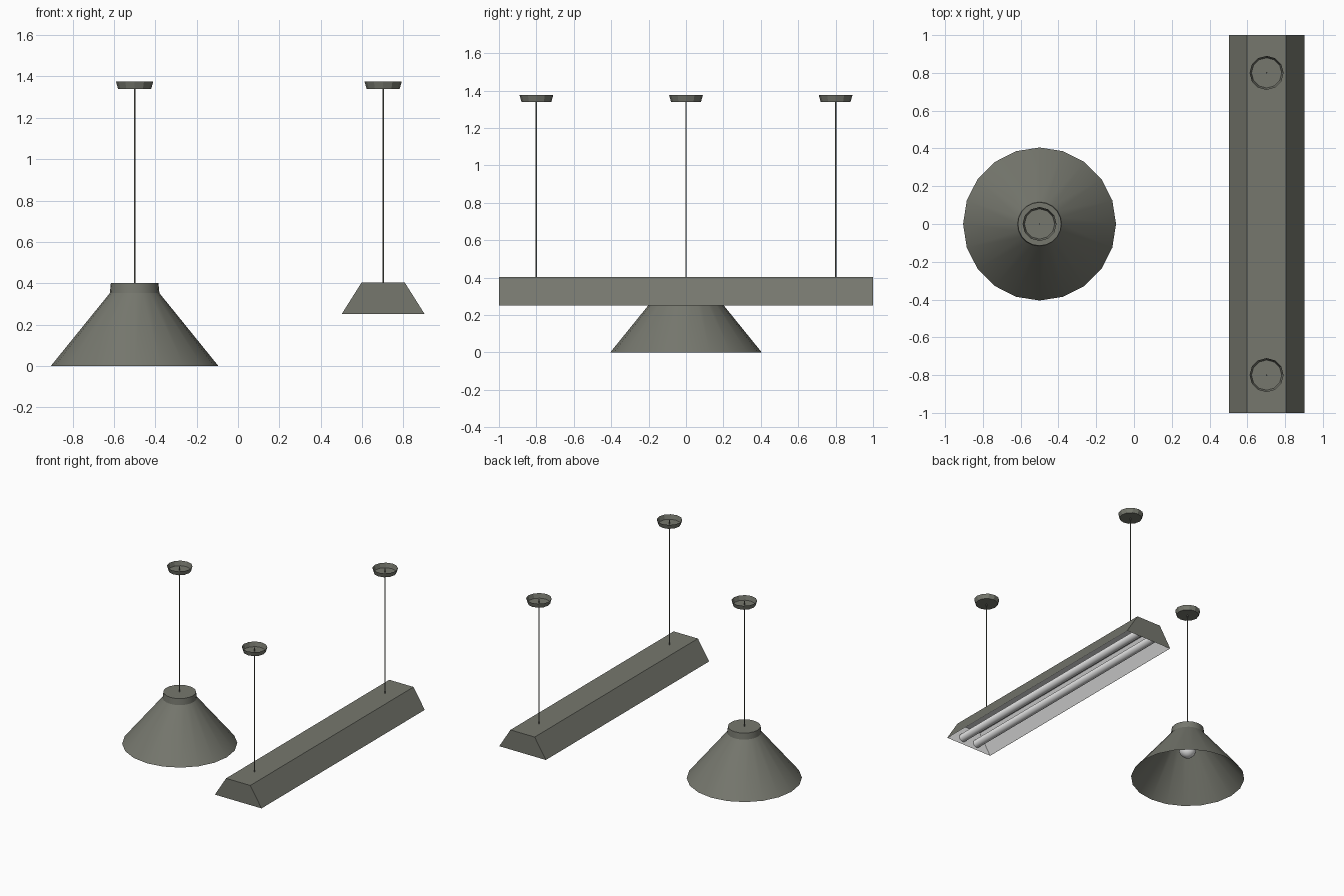
import bpy, bmesh, math

if "Cube" in bpy.data.objects:
    bpy.data.objects.remove(bpy.data.objects["Cube"])

def mat(name, rgb):
    m = bpy.data.materials.new(name)
    m.diffuse_color = (*rgb, 1)
    m.use_nodes = True
    m.node_tree.nodes["Principled BSDF"].inputs["Base Color"].default_value = m.diffuse_color
    return m

METAL = mat("olive_grey_metal", (0.18, 0.185, 0.155))
WHITE = mat("white_reflector", (0.8, 0.8, 0.8))

def finish(name, bm, material, smooth=None):
    me = bpy.data.meshes.new(name)
    bm.to_mesh(me)
    bm.free()
    me.materials.append(material)
    ob = bpy.data.objects.new(name, me)
    bpy.context.collection.objects.link(ob)
    if smooth:
        bpy.ops.object.select_all(action='DESELECT')
        ob.select_set(True)
        bpy.context.view_layer.objects.active = ob
        bpy.ops.object.shade_smooth_by_angle(angle=math.radians(smooth))
    return ob

def lathe(name, profile, n, material, loc, cap_first=False, cap_last=False, smooth=None):
    """Rings of (radius, z), listed upwards, around a vertical axis."""
    bm = bmesh.new()
    rings = [[bm.verts.new((loc[0] + r * math.cos(2 * math.pi * i / n),
                            loc[1] + r * math.sin(2 * math.pi * i / n), z))
              for i in range(n)] for r, z in profile]
    for a, b in zip(rings, rings[1:]):
        for i in range(n):
            j = (i + 1) % n
            bm.faces.new((a[i], a[j], b[j], b[i]))
    if cap_first:
        bm.faces.new(rings[0][::-1])
    if cap_last:
        bm.faces.new(rings[-1])
    return finish(name, bm, material, smooth)

def trough(name, half_bottom, half_top, z0, z1, half_len, material, inward=False):
    """Trapezoid prism along y, open underneath."""
    bm = bmesh.new()
    section = [(-half_bottom, z0), (-half_top, z1), (half_top, z1), (half_bottom, z0)]
    front, back = [[bm.verts.new((0.702 + x, y, z)) for x, z in section]
                   for y in (-half_len, half_len)]
    for i in range(3):
        bm.faces.new((front[i], front[i + 1], back[i + 1], back[i]))
    bm.faces.new(front[::-1])
    bm.faces.new(back)
    bmesh.ops.recalc_face_normals(bm, faces=bm.faces)
    top = max(bm.faces, key=lambda f: f.calc_center_median().z)
    if (top.normal.z > 0) == inward:
        bmesh.ops.reverse_faces(bm, faces=bm.faces)
    return finish(name, bm, material)

# Round pendant: flared shade with neck, and a bulb inside
PX = -0.5
lathe("cone_shade", [(0.405, 0), (0.12, 0.352), (0.115, 0.4)], 20, METAL, (PX, 0),
      cap_last=True, smooth=30)
bulb = [(0.062 * math.sin(a), 0.23 - 0.062 * math.cos(a))
        for a in [math.radians(d) for d in (8, 30, 55, 80, 105, 130)]]
lathe("bulb", bulb + [(0.03, 0.31), (0.03, 0.398)], 16, WHITE, (PX, 0),
      cap_first=True, smooth=40)

# Long pendant: trough housing, white liner, two tubes
trough("long_housing", 0.2, 0.104, 0.252, 0.404, 1.0, METAL)
trough("long_liner", 0.196, 0.101, 0.252, 0.4, 0.997, WHITE, inward=True)
for side in (-1, 1):
    tube = lathe("light_tube", [(0.03, -0.99), (0.03, 0.99)], 16, WHITE, (0, 0),
                 True, True, smooth=40)
    tube.rotation_euler.x = math.pi / 2
    tube.location = (0.702 + 0.065 * side, 0, 0.295)

# Cables with open ceiling cups
for x, y in ((PX, 0), (0.702, -0.8), (0.702, 0.8)):
    lathe("cable", [(0.004, 0.4), (0.004, 1.37)], 6, METAL, (x, y), cap_last=True)
    lathe("ceiling_cup", [(0.08, 1.34), (0.09, 1.375)], 12, METAL, (x, y), cap_first=True)
